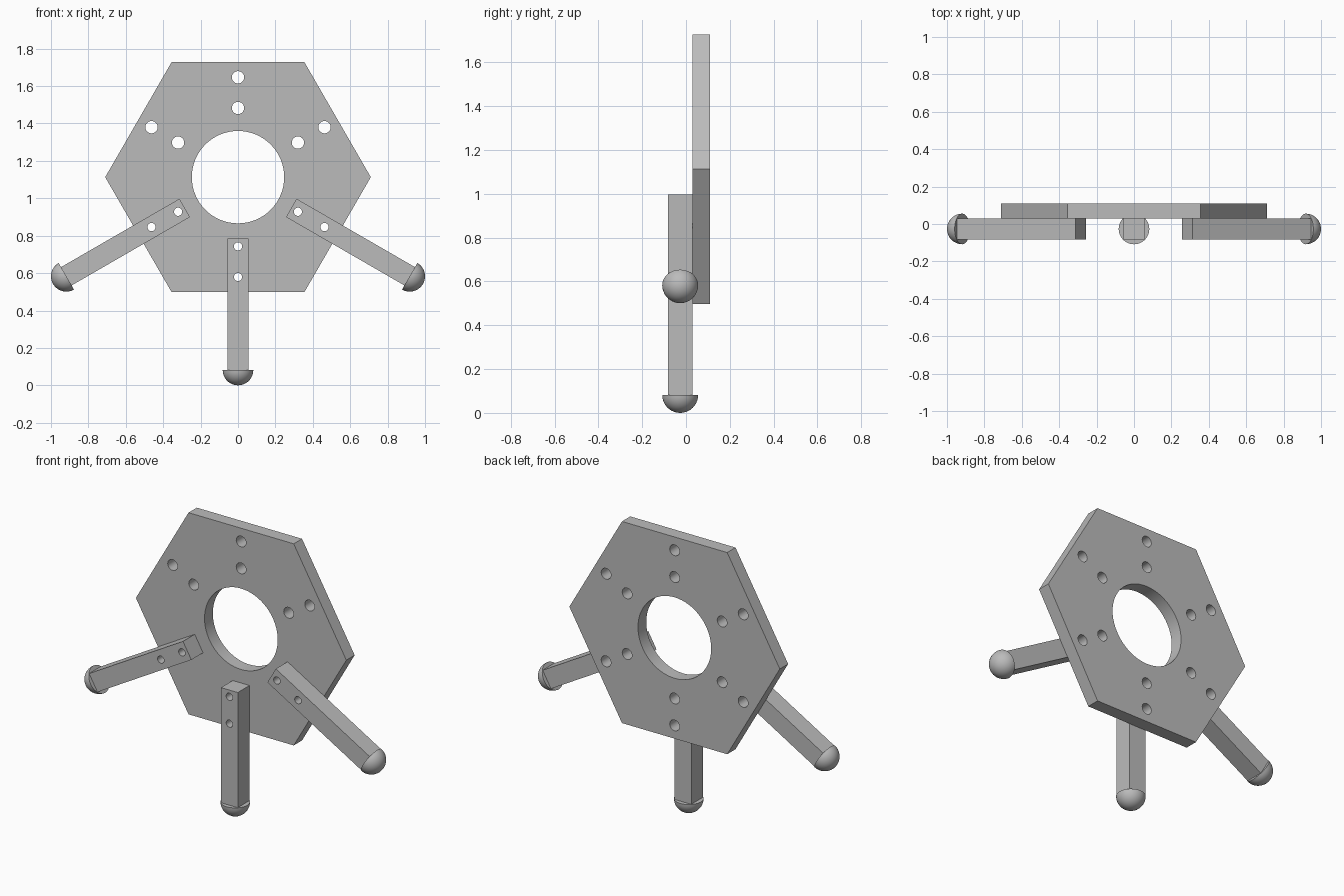
import bpy, bmesh
from math import sin, cos, pi, radians
from mathutils import Vector, Matrix

cube = bpy.data.objects.get("Cube")
if cube:
    bpy.data.objects.remove(cube)

HUB = Vector((0, 0, 1.113))          # centre of the plate
BACK, JOINT, FRONT = 0.11, 0.03, -0.083
HOLE_RADII = (0.37, 0.534)           # bolt distances from the hub

metal = bpy.data.materials.new("grey metal")
metal.use_nodes = True
GREY = (0.5, 0.5, 0.5, 1)
metal.diffuse_color = GREY
metal.node_tree.nodes["Principled BSDF"].inputs["Base Color"].default_value = GREY


def circle(radius, sides, x=0, z=0):
    return [(x + radius * cos(2 * pi * i / sides), z + radius * sin(2 * pi * i / sides))
            for i in range(sides)]


def add_prism(bm, outline, y0, y1):
    """Extrude an x-z outline along y."""
    face = bm.faces.new([bm.verts.new((x, y0, z)) for x, z in outline])
    grown = bmesh.ops.extrude_face_region(bm, geom=[face])["geom"]
    verts = [v for v in grown if isinstance(v, bmesh.types.BMVert)]
    bmesh.ops.translate(bm, verts=verts, vec=(0, y1 - y0, 0))


def make_object(name, bm):
    bmesh.ops.recalc_face_normals(bm, faces=bm.faces[:])
    mesh = bpy.data.meshes.new(name)
    bm.to_mesh(mesh)
    bm.free()
    mesh.materials.append(metal)
    obj = bpy.data.objects.new(name, mesh)
    bpy.context.collection.objects.link(obj)
    return obj


def drilled_prism(name, outline, y0, y1, holes):
    """Prism with round holes cut right through it."""
    bm = bmesh.new()
    add_prism(bm, outline, y0, y1)
    obj = make_object(name, bm)
    bm = bmesh.new()
    for hole in holes:
        add_prism(bm, hole, y0 - 0.1, y1 + 0.1)
    cutter = make_object("hole_cutter", bm)
    cutter.hide_render = True
    mod = obj.modifiers.new("holes", 'BOOLEAN')
    mod.operation, mod.solver, mod.object = 'DIFFERENCE', 'EXACT', cutter
    activate(obj)
    bpy.ops.object.modifier_apply(modifier=mod.name)
    bpy.data.objects.remove(cutter)
    return obj


def activate(obj):
    bpy.ops.object.select_all(action='DESELECT')
    obj.select_set(True)
    bpy.context.view_layer.objects.active = obj


def finish(obj, matrix):
    obj.data.transform(matrix)
    activate(obj)
    bpy.ops.object.shade_smooth_by_angle(angle=radians(30))


# Hexagonal plate with a central opening and six pairs of bolt holes
plate_holes = [circle(0.247, 64)]
for k in range(6):
    a = radians(30 + 60 * k)
    plate_holes += [circle(0.033, 24, r * cos(a), r * sin(a)) for r in HOLE_RADII]
plate = drilled_prism("hex_plate", circle(0.71, 6), JOINT, BACK, plate_holes)
finish(plate, Matrix.Translation(HUB))

# Three square legs, each with a half-ball foot
for side, angle, reach in (("left", -60, 1.06), ("right", 60, 1.06), ("lower", 0, 1.031)):
    place = Matrix.Translation(HUB) @ Matrix.Rotation(radians(angle), 4, 'Y')
    w = 0.0565
    outline = [(-w, -reach), (w, -reach), (w, -0.329), (-w, -0.329)]
    holes = [circle(0.022, 24, 0, -r) for r in HOLE_RADII]
    finish(drilled_prism(side + "_leg", outline, FRONT, JOINT, holes), place)

    bm = bmesh.new()
    bmesh.ops.create_uvsphere(bm, u_segments=40, v_segments=20, radius=0.082)
    cut = bmesh.ops.bisect_plane(bm, geom=bm.verts[:] + bm.edges[:] + bm.faces[:],
                                 plane_co=(0, 0, 0), plane_no=(0, 0, 1), clear_outer=True)
    rim = [e for e in bm.edges if e.is_boundary]
    bmesh.ops.holes_fill(bm, edges=rim, sides=0)
    foot = make_object(side + "_foot", bm)
    finish(foot, place @ Matrix.Translation((0, (FRONT + JOINT) / 2, -reach)))
